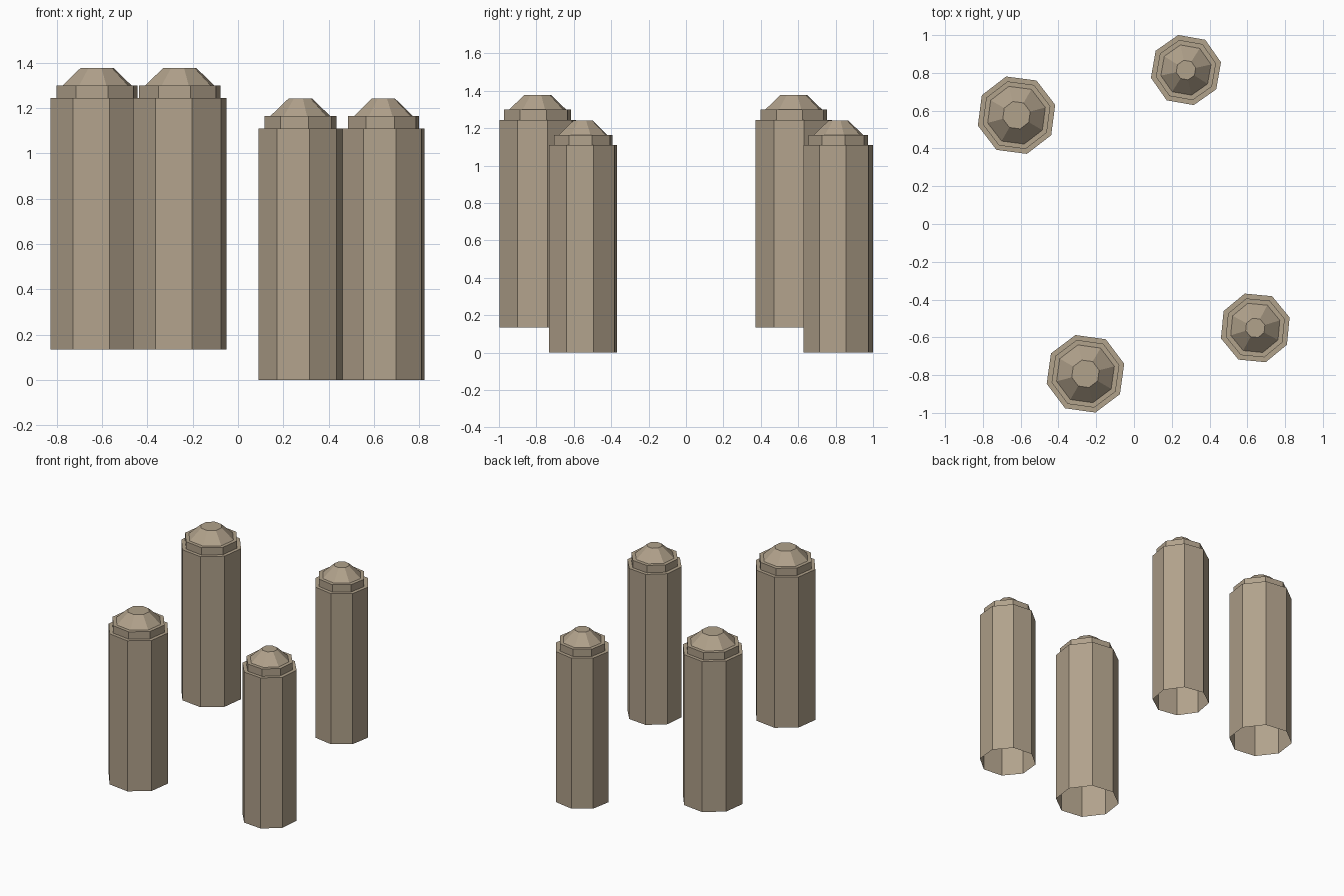
import bpy, bmesh
from math import cos, sin, radians, tau

if "Cube" in bpy.data.objects:
    bpy.data.objects.remove(bpy.data.objects["Cube"])

SIDES = 8

stone = bpy.data.materials.new("tan_stone")
stone.diffuse_color = (0.44, 0.36, 0.26, 1)
stone.use_nodes = True
stone.node_tree.nodes["Principled BSDF"].inputs["Base Color"].default_value = stone.diffuse_color


def pillar(name, x, y, base, radius, turn):
    """Eight-sided open-bottomed shaft with a stepped collar and blunt cap."""
    # (inset from the shaft radius, height above the base)
    profile = [(0, 0), (0, 1.11), (0.027, 1.11), (0.027, 1.164),
               (0.054, 1.164), (0.137, 1.242)]
    bm = bmesh.new()
    rings = []
    for inset, z in profile:
        r = radius - inset
        angles = [radians(turn) + tau * i / SIDES for i in range(SIDES)]
        rings.append([bm.verts.new((r * cos(a), r * sin(a), z)) for a in angles])
    # Side bands between neighbouring rings
    for low, high in zip(rings, rings[1:]):
        for i in range(SIDES):
            j = (i + 1) % SIDES
            bm.faces.new((low[i], low[j], high[j], high[i]))
    # Flat tip
    bm.faces.new(rings[-1])

    mesh = bpy.data.meshes.new(name)
    bm.to_mesh(mesh)
    bm.free()
    mesh.materials.append(stone)
    obj = bpy.data.objects.new(name, mesh)
    obj.location = (x, y, base)
    bpy.context.collection.objects.link(obj)


# Wide raised pair on the left, slimmer low pair on the right
pillar("wide_pillar_back", -0.622, 0.576, 0.135, 0.212, 15)
pillar("wide_pillar_front", -0.257, -0.793, 0.135, 0.212, 14.5)
pillar("slim_pillar_back", 0.275, 0.815, 0, 0.19, 12.5)
pillar("slim_pillar_front", 0.642, -0.55, 0, 0.19, 17)
